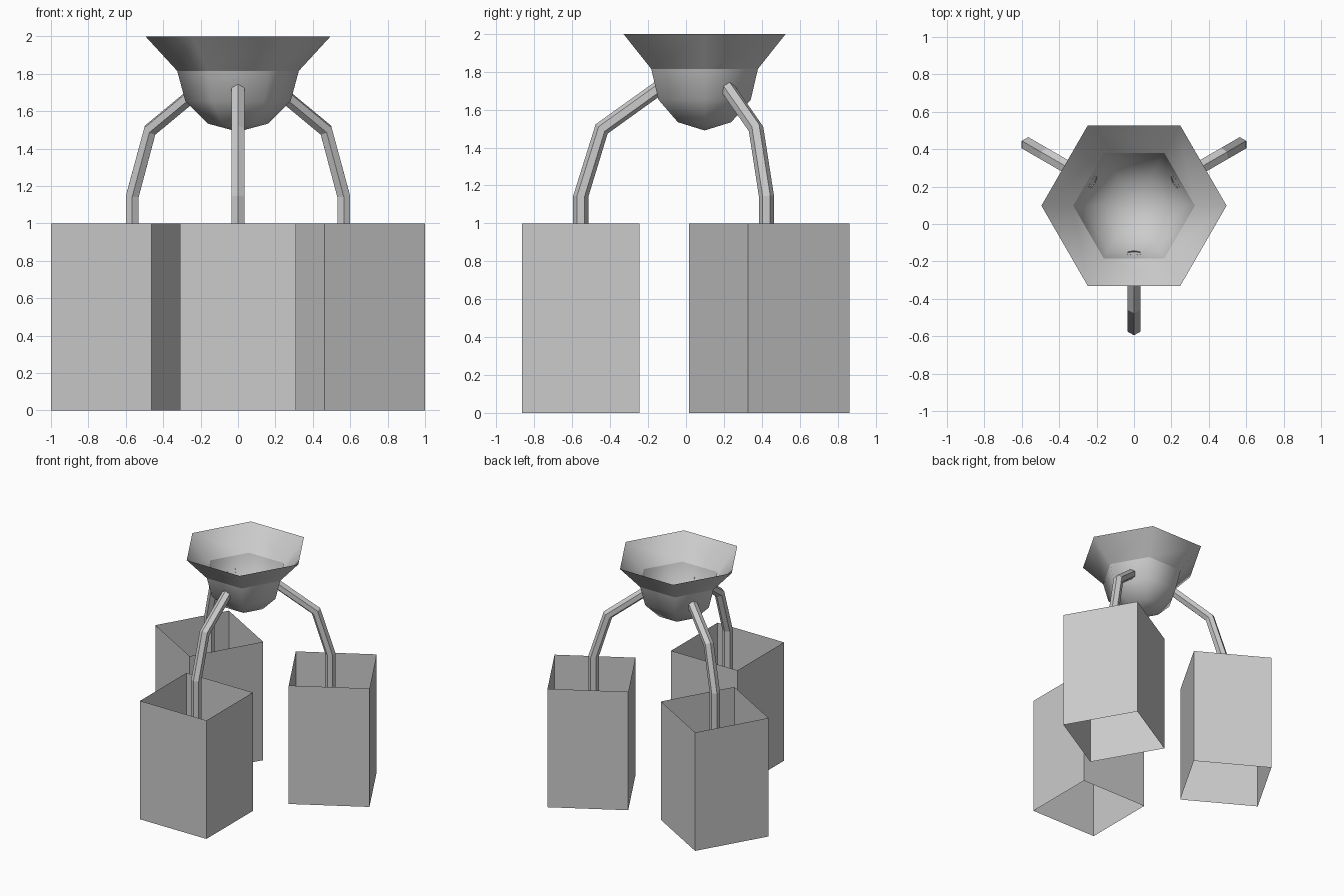
import bpy
from math import sin, cos, radians, pi
from mathutils import Vector

if "Cube" in bpy.data.objects:
    bpy.data.objects.remove(bpy.data.objects["Cube"])

CENTRE = Vector((0, 0.098, 0))


def add_mesh(name, verts, faces, smooth=False):
    mesh = bpy.data.meshes.new(name)
    mesh.from_pydata([tuple(v) for v in verts], [], faces)
    mesh.update()
    for p in mesh.polygons:
        p.use_smooth = smooth
    ob = bpy.data.objects.new(name, mesh)
    bpy.context.collection.objects.link(ob)
    return ob


def loft(name, rings, smooth=False, tip=None):
    """Skin open tube through rings listed bottom to top; optional point below the first."""
    n = len(rings[0])
    verts = [v for r in rings for v in r]
    faces = [(i * n + k, i * n + (k + 1) % n, (i + 1) * n + (k + 1) % n, (i + 1) * n + k)
             for i in range(len(rings) - 1) for k in range(n)]
    if tip is not None:
        verts.append(tip)
        faces += [((k + 1) % n, k, len(verts) - 1) for k in range(n)]
    return add_mesh(name, verts, faces, smooth)


def hex_ring(r, z):
    return [CENTRE + Vector((r * cos(k * pi / 3), r * sin(k * pi / 3), z)) for k in range(6)]


# Six-sided hopper: flared rim above a half-sphere bowl
R, Z = 0.325, 1.815
loft("funnel_rim", [hex_ring(R, Z), hex_ring(0.495, 2.0)], smooth=True)
loft("funnel_bowl",
     [hex_ring(R * cos(a), Z - R * sin(a)) for a in (pi / 3, pi / 6, 0)],
     smooth=True, tip=CENTRE + Vector((0, 0, Z - R)))

# Bent hexagonal pipes: radius from centre, height, tilt of the cross-section
PATH = [(0.653, 0.70, 0), (0.653, 1.143, 4), (0.543, 1.498, 38), (0.253, 1.706, 72)]


def pipe(name, heading):
    out = Vector((cos(heading), sin(heading), 0))
    side = Vector((-sin(heading), cos(heading), 0))
    up = Vector((0, 0, 1))
    rings = []
    for r, z, tilt in PATH:
        across = out * cos(radians(tilt)) + up * sin(radians(tilt))
        c = CENTRE + out * r + up * z
        rings.append([c + 0.04 * (across * cos(k * pi / 3) + side * sin(k * pi / 3))
                      for k in range(6)])
    loft(name, rings)


# Square open-ended boxes, each turned to face outward
def box(name, x, y, heading, h=0.31):
    u = Vector((cos(heading), sin(heading), 0)) * h
    v = Vector((-sin(heading), cos(heading), 0)) * h
    c = Vector((x, y, 0))
    base = [c - u - v, c + u - v, c + u + v, c - u + v]
    loft(name, [base, [p + Vector((0, 0, 1)) for p in base]])


for label, angle, x, y in (("front", -90, 0, -0.554),
                           ("right", 30, 0.576, 0.4395),
                           ("left", 150, -0.576, 0.4395)):
    pipe(label + "_pipe", radians(angle))
    box(label + "_box", x, y, radians(angle))
